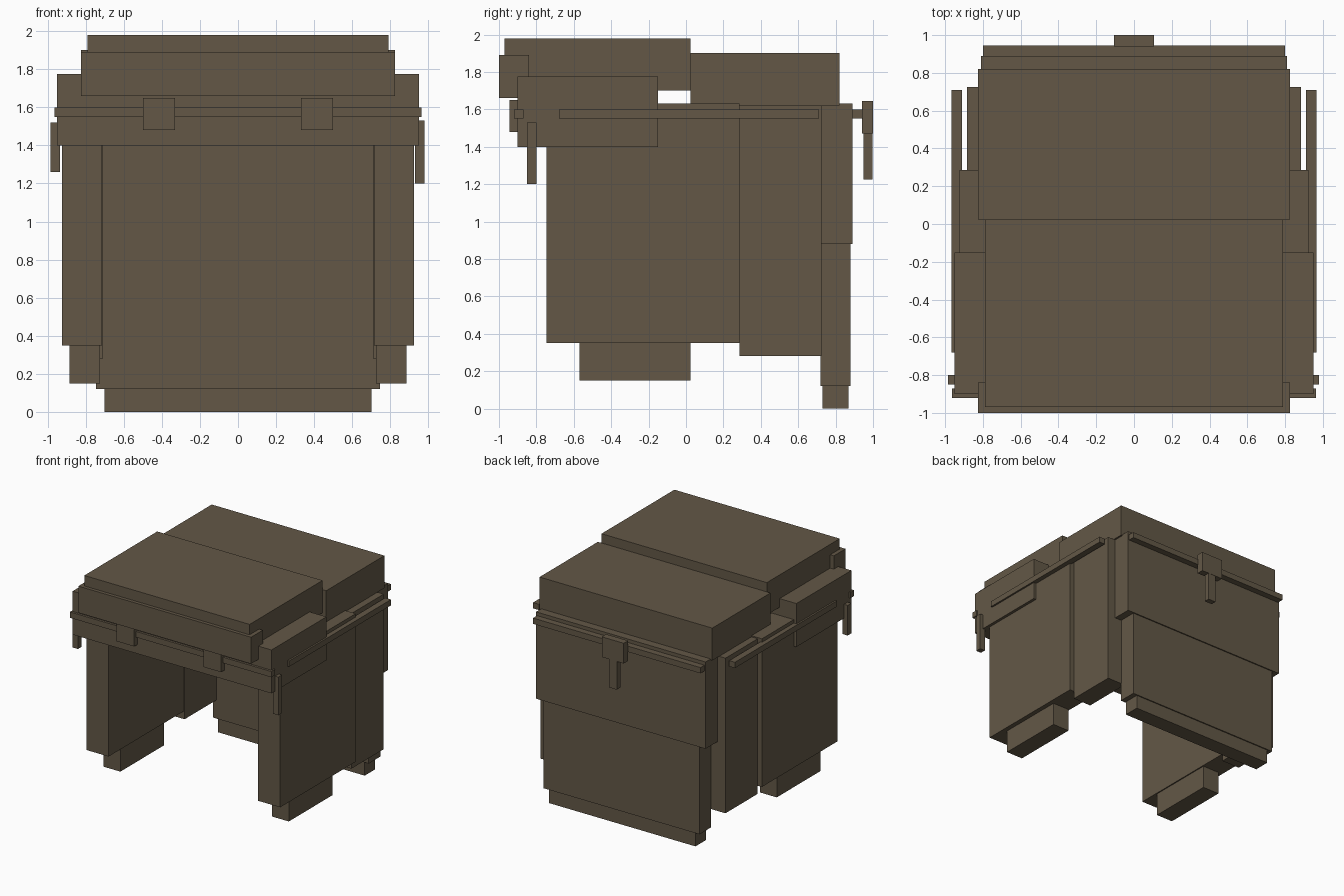
import bpy

default = bpy.data.objects.get("Cube")
if default:
    bpy.data.objects.remove(default, do_unlink=True)

brown = bpy.data.materials.new("dull brown")
brown.use_nodes = True
COLOUR = (0.125, 0.097, 0.062, 1)
brown.diffuse_color = COLOUR
brown.node_tree.nodes["Principled BSDF"].inputs["Base Color"].default_value = COLOUR


def box(name, x, y, z):
    """Flat-faced box spanning the given (low, high) ranges."""
    bpy.ops.mesh.primitive_cube_add(size=1, location=[sum(r) / 2 for r in (x, y, z)])
    obj = bpy.context.object
    obj.name = name
    obj.scale = [r[1] - r[0] for r in (x, y, z)]
    bpy.ops.object.transform_apply(location=True, rotation=False, scale=True)
    obj.data.materials.append(brown)
    return obj


def centred(name, half, y, z):
    return box(name, (-half, half), y, z)


def pair(name, x, y, z):
    box("left_" + name, x, y, z)
    box("right_" + name, (-x[1], -x[0]), y, z)


# Crown pads and front brow
centred("front_top_pad", 0.79, (-0.97, 0.025), (1.70, 1.98))
centred("back_top_pad", 0.825, (0.025, 0.82), (1.62, 1.90))
centred("brow", 0.825, (-1.0, -0.84), (1.66, 1.89))
centred("forehead_band", 0.95, (-0.90, -0.15), (1.40, 1.775))

# Side walls and lower cheek blocks
pair("side_panel", (0.715, 0.925), (-0.745, 0.285), (0.35, 1.63))
pair("rear_side_panel", (0.71, 0.885), (0.285, 0.725), (0.28, 1.62))
pair("cheek_block", (0.725, 0.885), (-0.57, 0.025), (0.15, 0.35))

# Stepped back wall
centred("upper_back", 0.81, (0.72, 0.89), (0.88, 1.63))
centred("lower_back", 0.745, (0.72, 0.88), (0.12, 0.88))
centred("back_hem", 0.70, (0.73, 0.87), (0, 0.12))

# Straps around the band
centred("front_strap", 0.963, (-0.92, -0.87), (1.55, 1.60))
pair("side_strap", (0.91, 0.965), (-0.68, 0.71), (1.55, 1.60))
centred("back_strap", 0.80, (0.89, 0.945), (1.55, 1.60))

# Clips and hanging tails
pair("front_clip", (0.33, 0.50), (-0.945, -0.90), (1.48, 1.65))
box("left_tail", (0.93, 0.98), (-0.85, -0.80), (1.20, 1.53))
box("right_tail", (-0.985, -0.935), (-0.85, -0.80), (1.26, 1.52))
centred("back_clip", 0.105, (0.94, 1.0), (1.47, 1.645))
centred("back_tail", 0.037, (0.95, 0.998), (1.225, 1.47))
